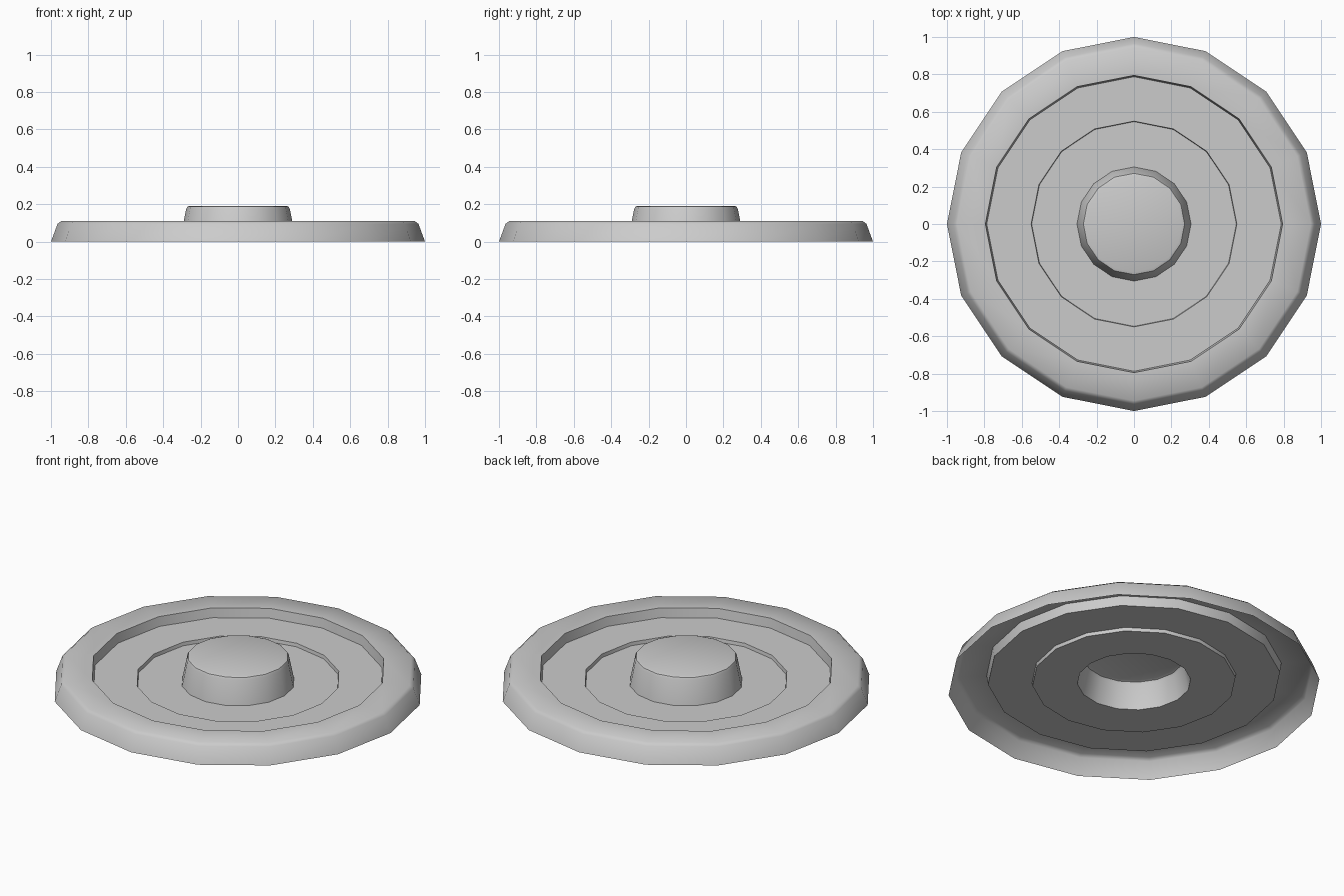
import bpy, bmesh
from math import cos, sin, pi, radians

cube = bpy.data.objects.get("Cube")
if cube:
    bpy.data.objects.remove(cube)

SIDES = 16

grey = bpy.data.materials.new("plain_grey")
grey.use_nodes = True
colour = (0.6, 0.6, 0.6, 1)
grey.diffuse_color = colour
grey.node_tree.nodes["Principled BSDF"].inputs["Base Color"].default_value = colour


def lathe(name, profile, cap=False):
    """Spin an (r, z) profile, given from the outside in, into an open sheet."""
    bm = bmesh.new()
    rings = [[bm.verts.new((r * cos(2 * pi * i / SIDES), r * sin(2 * pi * i / SIDES), z))
              for i in range(SIDES)] for r, z in profile]
    for outer, inner in zip(rings, rings[1:]):
        for i in range(SIDES):
            j = (i + 1) % SIDES
            bm.faces.new((outer[i], outer[j], inner[j], inner[i]))
    if cap:
        bm.faces.new(rings[-1])
    mesh = bpy.data.meshes.new(name)
    bm.to_mesh(mesh)
    bm.free()
    mesh.materials.append(grey)
    obj = bpy.data.objects.new(name, mesh)
    bpy.context.collection.objects.link(obj)
    bpy.ops.object.select_all(action='DESELECT')
    obj.select_set(True)
    bpy.context.view_layer.objects.active = obj
    bpy.ops.object.shade_smooth_by_angle(angle=radians(40))
    return obj


# Raised outer rim with a sloped, softened edge and an inner wall
lathe("outer_rim", [(1, 0), (0.965, 0.095), (0.945, 0.11), (0.795, 0.11), (0.787, 0.055)])

# Two stepped floors between rim and hub
lathe("stepped_floor", [(0.787, 0.055), (0.55, 0.055), (0.547, 0.035), (0.305, 0.035)])

# Hollow central hub with a chamfered top
lathe("centre_hub", [(0.305, 0.035), (0.277, 0.175), (0.271, 0.187), (0.257, 0.192)], cap=True)
